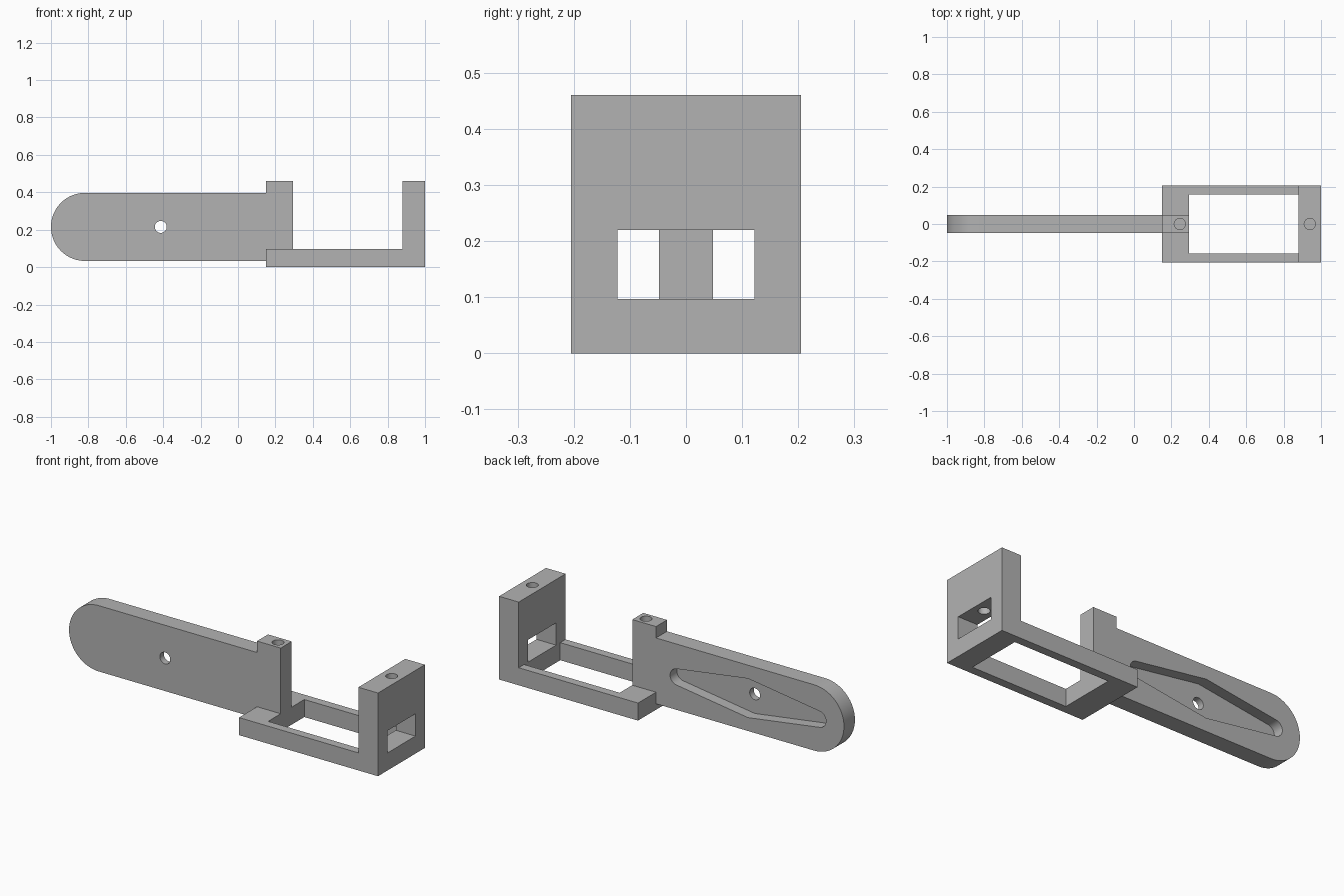
import bpy, bmesh
from math import sin, cos, radians

cube = bpy.data.objects.get("Cube")
if cube:
    bpy.data.objects.remove(cube, do_unlink=True)

grey = bpy.data.materials.new("plain grey")
grey.use_nodes = True
COLOUR = (0.45, 0.45, 0.45, 1)
grey.diffuse_color = COLOUR
grey.node_tree.nodes["Principled BSDF"].inputs["Base Color"].default_value = COLOUR


def arc(cx, cz, r, a0, a1, n):
    """Points along an arc in the x-z plane, angles in degrees."""
    angles = [radians(a0 + (a1 - a0) * i / n) for i in range(n + 1)]
    return [(cx + r * cos(a), cz + r * sin(a)) for a in angles]


def prism(name, profile, y0, y1):
    """Extrude an x-z profile along y."""
    bm = bmesh.new()
    face = bm.faces.new([bm.verts.new((x, y0, z)) for x, z in profile])
    top = bmesh.ops.extrude_face_region(bm, geom=[face])["geom"]
    for v in top:
        if isinstance(v, bmesh.types.BMVert):
            v.co.y = y1
    bmesh.ops.recalc_face_normals(bm, faces=bm.faces)
    mesh = bpy.data.meshes.new(name)
    bm.to_mesh(mesh)
    bm.free()
    ob = bpy.data.objects.new(name, mesh)
    bpy.context.collection.objects.link(ob)
    mesh.materials.append(grey)
    return ob


def box(name, x0, x1, y0, y1, z0, z1):
    return prism(name, [(x0, z0), (x1, z0), (x1, z1), (x0, z1)], y0, y1)


def screw_hole(x, z0, z1):
    bpy.ops.mesh.primitive_cylinder_add(vertices=32, radius=0.03, depth=z1 - z0,
                                        location=(x, 0, (z0 + z1) / 2))
    ob = bpy.context.object
    ob.data.materials.append(grey)
    return ob


def combine(target, other, operation):
    """Apply a boolean and discard the helper."""
    mod = target.modifiers.new("boolean", 'BOOLEAN')
    mod.operation = operation
    mod.solver = 'EXACT'
    mod.object = other
    other.hide_render = True
    bpy.context.view_layer.objects.active = target
    bpy.ops.object.modifier_apply(modifier=mod.name)
    bpy.data.objects.remove(other, do_unlink=True)


W, T = 0.205, 0.048            # half width of the frame, half thickness of the arm
LEFT, POST, WALL = 0.15, 0.295, 0.88
BASE, TOP = 0.097, 0.46
MID = 0.215                    # height of the arm's centre line

# Open frame with an upright end wall
bracket = prism("motor_bracket", [(LEFT, 0), (1, 0), (1, TOP), (WALL, TOP),
                                  (WALL, BASE), (LEFT, BASE)], -W, W)
combine(bracket, box("frame_opening", POST, WALL, -0.158, 0.158, -0.1, BASE + 0.1), 'DIFFERENCE')
combine(bracket, box("wall_window", WALL - 0.1, 1.1, -0.122, 0.122, BASE, 0.22), 'DIFFERENCE')
combine(bracket, screw_hole(0.94, 0.18, TOP + 0.1), 'DIFFERENCE')

# Flat arm with a rounded tip and a raised post at its root
R = 0.182
arm = prism("arm", arc(R - 1, MID, R, 90, 270, 40)
            + [(POST, MID - R), (POST, TOP), (LEFT, TOP), (LEFT, MID + R)], -T, T)

# Tapered pocket in the rear face, with a through hole at its centre
HOLE_X, REACH, END_R, RISE = -0.413, 0.432, 0.045, 0.108
pocket = prism("pocket",
               arc(HOLE_X + REACH, MID, END_R, -81, 81, 16) + [(HOLE_X, MID + RISE)]
               + arc(HOLE_X - REACH, MID, END_R, 99, 261, 16) + [(HOLE_X, MID - RISE)],
               T - 0.06, T + 0.1)
combine(arm, pocket, 'DIFFERENCE')
combine(arm, prism("pivot_hole", arc(HOLE_X, MID, 0.032, 0, 348.75, 31), -0.2, 0.2), 'DIFFERENCE')
combine(arm, screw_hole(0.245, 0.22, TOP + 0.1), 'DIFFERENCE')

# Join the arm to the frame
combine(bracket, arm, 'UNION')
bpy.ops.object.select_all(action='DESELECT')
bracket.select_set(True)
bpy.context.view_layer.objects.active = bracket
bpy.ops.object.shade_smooth_by_angle(angle=radians(25))
